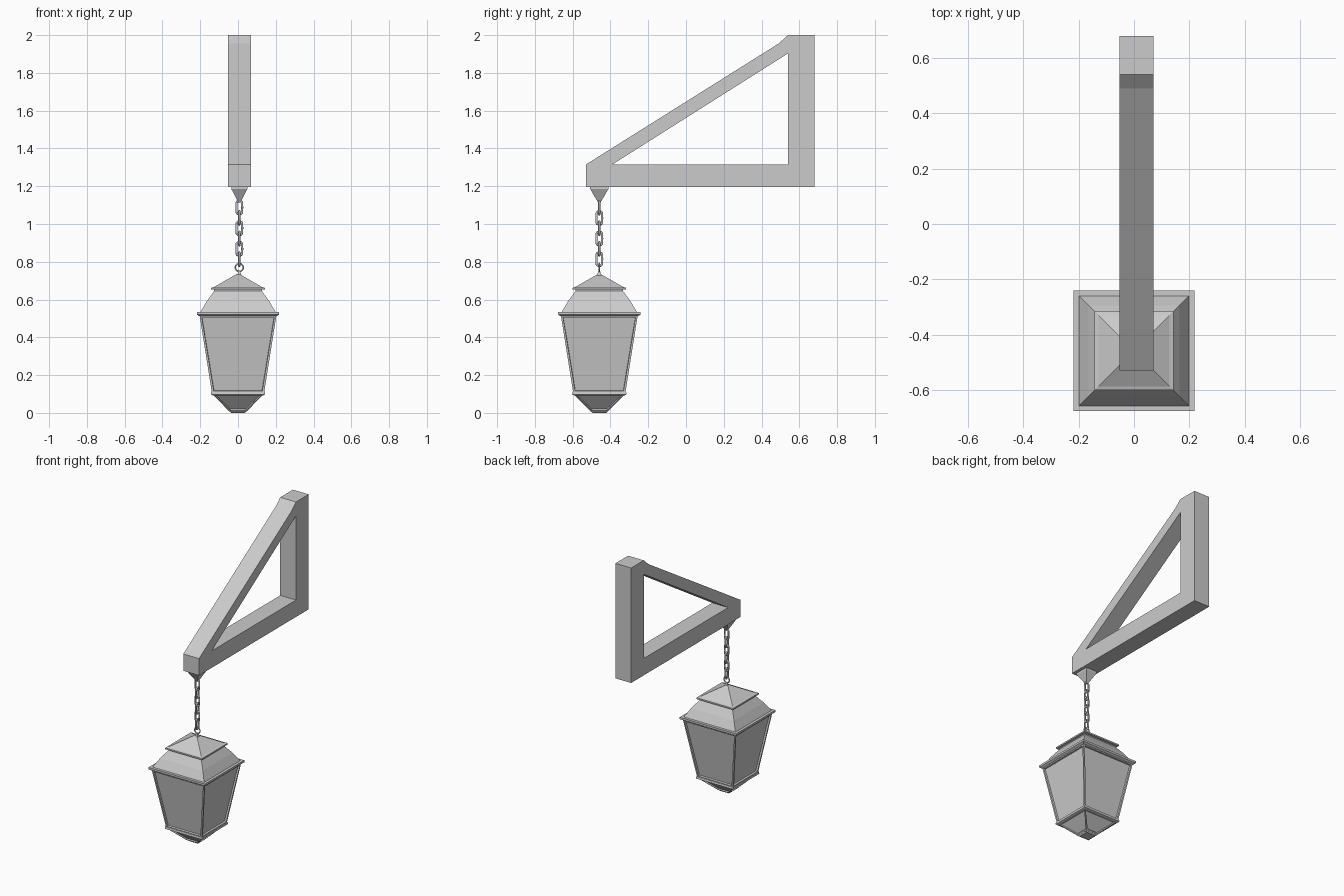
import bpy, bmesh, math

if "Cube" in bpy.data.objects:
    bpy.data.objects.remove(bpy.data.objects["Cube"], do_unlink=True)

LAMP_Y = -0.459
CHAIN_X = 0.007

iron = bpy.data.materials.new("plain grey")
iron.use_nodes = True
grey = (0.6, 0.6, 0.6, 1)
iron.diffuse_color = grey
iron.node_tree.nodes["Principled BSDF"].inputs["Base Color"].default_value = grey


def finish(bm, name, location=(0, 0, 0)):
    bmesh.ops.recalc_face_normals(bm, faces=bm.faces[:])
    mesh = bpy.data.meshes.new(name)
    bm.to_mesh(mesh)
    bm.free()
    mesh.materials.append(iron)
    ob = bpy.data.objects.new(name, mesh)
    ob.location = location
    bpy.context.collection.objects.link(ob)
    return ob


def square_loft(name, profile, x=0, panel=None, stretch=1):
    """Stack square rings (half width, height); optionally recess each side."""
    bm = bmesh.new()
    rings = [[bm.verts.new((sx * h, sy * h * stretch, z))
              for sx, sy in ((-1, -1), (1, -1), (1, 1), (-1, 1))]
             for h, z in profile]
    sides = []
    for low, high in zip(rings, rings[1:]):
        for i in range(4):
            j = (i + 1) % 4
            sides.append(bm.faces.new((low[i], low[j], high[j], high[i])))
    bm.faces.new(rings[0][::-1])
    bm.faces.new(rings[-1])
    bmesh.ops.recalc_face_normals(bm, faces=bm.faces[:])
    if panel:
        width, depth = panel
        bmesh.ops.inset_individual(bm, faces=sides, thickness=width)
        bmesh.ops.inset_individual(bm, faces=sides, thickness=0.002, depth=-depth)
    return finish(bm, name, (x, LAMP_Y, 0))


def ring(name, z, radius, wire, straight=0, turn=0):
    """A round or stretched chain ring standing upright."""
    bpy.ops.mesh.primitive_torus_add(major_radius=radius, minor_radius=wire,
                                     major_segments=20, minor_segments=8)
    ob = bpy.context.object
    ob.name = name
    for v in ob.data.vertices:
        x, y, up = v.co
        stretch = math.copysign(straight, y) if abs(y) > 1e-5 else 0
        v.co = (x, up, y + stretch)
    ob.location = (CHAIN_X, LAMP_Y, z)
    ob.rotation_euler.z = turn
    ob.data.materials.append(iron)
    bpy.ops.object.shade_smooth_by_angle(angle=math.radians(50))


# Wall bracket: post, arm and diagonal brace around a triangular opening
outline = dict(a=(-0.53, 1.197), b=(0.68, 1.197), c=(0.68, 2.0), d=(0.54, 2.0),
               e=(0.49, 1.955), f=(-0.53, 1.315),
               p=(-0.39, 1.315), q=(0.54, 1.315), r=(0.54, 1.903))
bm = bmesh.new()
left, right = ({k: bm.verts.new((x, *yz)) for k, yz in outline.items()}
               for x in (0.07, -0.052))
for side in (left, right):
    for loop in ("abqp", "bcdrq", "der", "efpr", "fap"):
        bm.faces.new([side[k] for k in loop])
for loop in ("abcdef", "pqr"):
    for k, n in zip(loop, loop[1:] + loop[0]):
        bm.faces.new((left[k], left[n], right[n], right[k]))
finish(bm, "wall_bracket")

# Hanger and chain
square_loft("hanger", [(0.006, 1.115), (0.042, 1.185), (0.042, 1.198)],
            CHAIN_X, stretch=1.15)
for i in range(6):
    ring(f"chain_link_{i + 1}", 1.087 - i * 0.0546, 0.015, 0.006, 0.021,
         (i % 2) * math.pi / 2)
ring("lantern_ring", 0.77, 0.021, 0.004)
square_loft("finial", [(0.012, 0.728), (0.004, 0.752)], CHAIN_X)

# Lantern roof
square_loft("roof_cap", [(0.142, 0.652), (0.142, 0.662), (0.128, 0.666), (0.006, 0.736)])
square_loft("roof_skirt", [(0.2, 0.533), (0.165, 0.592), (0.126, 0.645), (0.126, 0.653)])
square_loft("roof_ledge", [(0.205, 0.512), (0.218, 0.52), (0.218, 0.534)])

# Lantern body with recessed panes, and the tapered base
square_loft("lantern_body", [(0.138, 0.105), (0.203, 0.514)], panel=(0.015, 0.012))
square_loft("body_sill", [(0.134, 0.093), (0.144, 0.097), (0.142, 0.112)])
square_loft("lantern_base", [(0.045, 0.007), (0.134, 0.097)], panel=(0.01, 0.008))
square_loft("base_cap", [(0.036, 0), (0.045, 0.008)])
